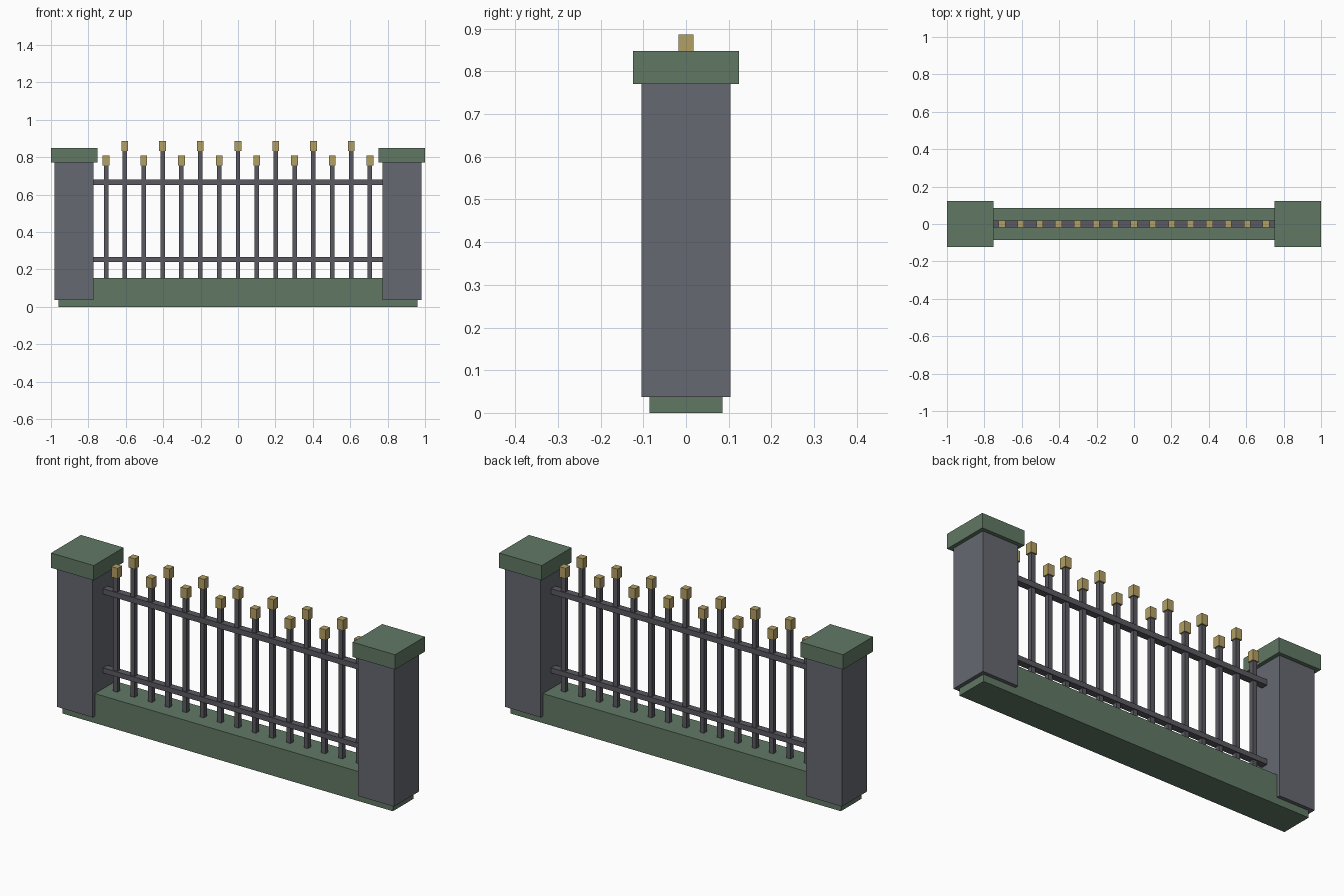
import bpy

if "Cube" in bpy.data.objects:
    bpy.data.objects.remove(bpy.data.objects["Cube"])


def material(name, rgb):
    m = bpy.data.materials.new(name)
    m.diffuse_color = (*rgb, 1)
    m.use_nodes = True
    m.node_tree.nodes["Principled BSDF"].inputs["Base Color"].default_value = m.diffuse_color
    return m


green = material("green_stone", (0.12, 0.19, 0.13))
grey = material("grey_stone", (0.13, 0.14, 0.16))
iron = material("dark_iron", (0.10, 0.10, 0.12))
gold = material("gold", (0.45, 0.35, 0.13))


def box(name, x, z0, z1, width, depth, mat):
    """Box centred on y = 0, spanning z0 to z1."""
    bpy.ops.mesh.primitive_cube_add(size=1, location=(x, 0, (z0 + z1) / 2))
    ob = bpy.context.object
    ob.name = name
    ob.scale = (width, depth, z1 - z0)
    bpy.ops.object.transform_apply(location=False, rotation=False, scale=True)
    ob.data.materials.append(mat)
    return ob


# low wall
box("base_wall", 0, 0, 0.155, 1.92, 0.17, green)

# end pillars with caps
for side, s in (("left", -1), ("right", 1)):
    box(f"{side}_pillar", s * 0.876, 0.037, 0.77, 0.208, 0.208, grey)
    box(f"{side}_pillar_cap", s * 0.876, 0.77, 0.848, 0.248, 0.248, green)

# horizontal rails
box("lower_rail", 0, 0.238, 0.265, 1.56, 0.036, iron)
box("upper_rail", 0, 0.652, 0.681, 1.56, 0.036, iron)

# upright bars, alternating short and tall, with square finials
for i in range(15):
    x = (i - 7) * 0.1008
    top = 0.832 if i % 2 else 0.755
    box(f"bar_{i + 1}", x, 0.14, top, 0.024, 0.024, iron)
    box(f"finial_{i + 1}", x, top, top + 0.055, 0.036, 0.036, gold)
